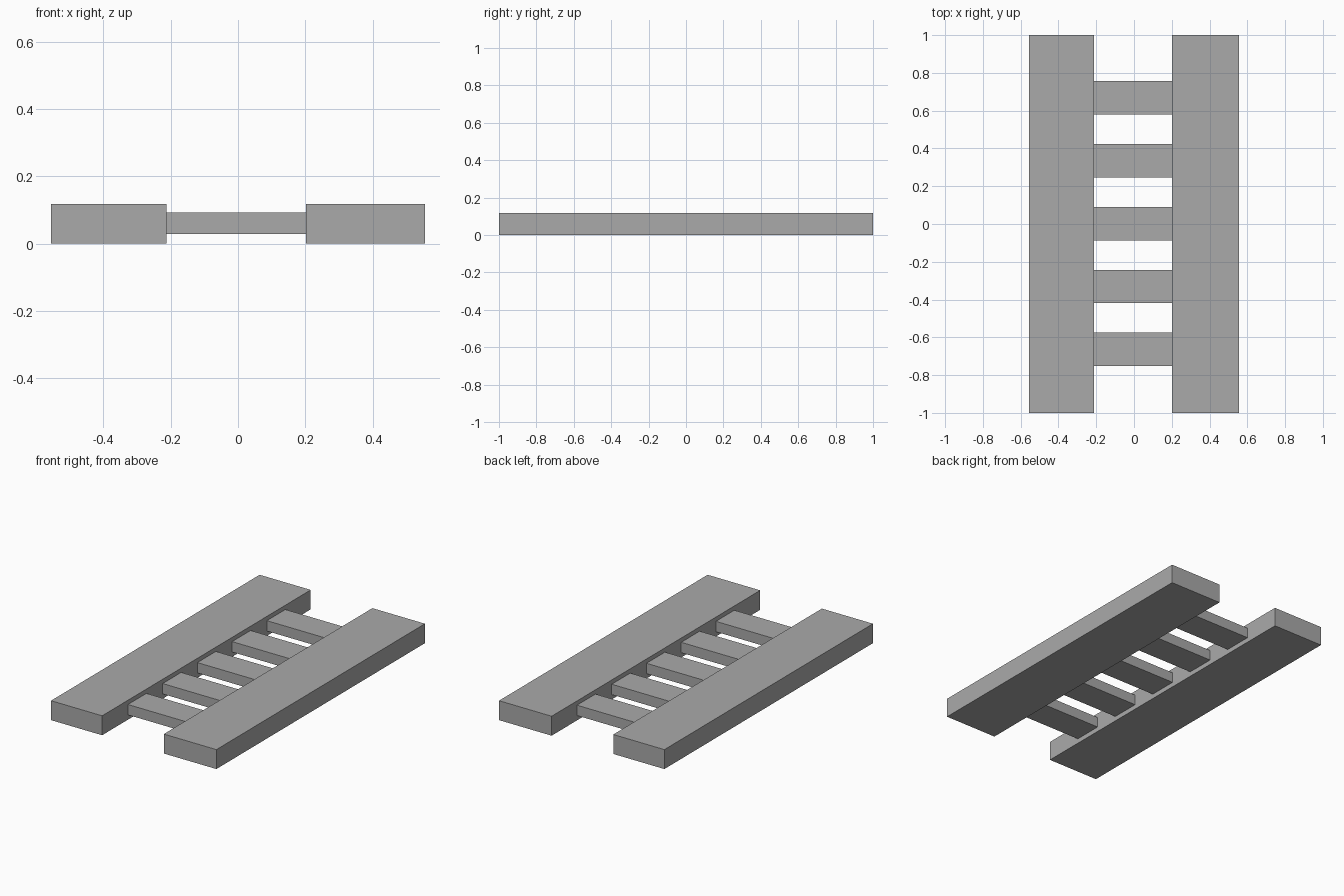
import bpy

cube = bpy.data.objects.get("Cube")
if cube:
    bpy.data.objects.remove(cube, do_unlink=True)

GREY = (0.4, 0.4, 0.4, 1.0)
grey = bpy.data.materials.new("plain_grey")
grey.use_nodes = True
grey.diffuse_color = GREY
grey.node_tree.nodes["Principled BSDF"].inputs["Base Color"].default_value = GREY


def box(name, x, y, z):
    """Add a box spanning the given (low, high) ranges."""
    spans = (x, y, z)
    bpy.ops.mesh.primitive_cube_add(size=1, location=[(a + b) / 2 for a, b in spans])
    obj = bpy.context.object
    obj.name = name
    obj.scale = [b - a for a, b in spans]
    bpy.ops.object.transform_apply(location=False, rotation=False, scale=True)
    obj.data.materials.append(grey)
    return obj


# Two long side rails
RAIL_TOP = 0.118
box("right_rail", (-0.555, -0.212), (-1, 1), (0, RAIL_TOP))
box("left_rail", (0.202, 0.555), (-1, 1), (0, RAIL_TOP))

# Five evenly spaced rungs between the rails
PITCH, DEPTH = 0.333, 0.177
for i in range(5):
    y = (i - 2) * PITCH + 0.002
    box(f"rung_{i + 1}", (-0.212, 0.202), (y - DEPTH / 2, y + DEPTH / 2), (0.029, 0.092))
